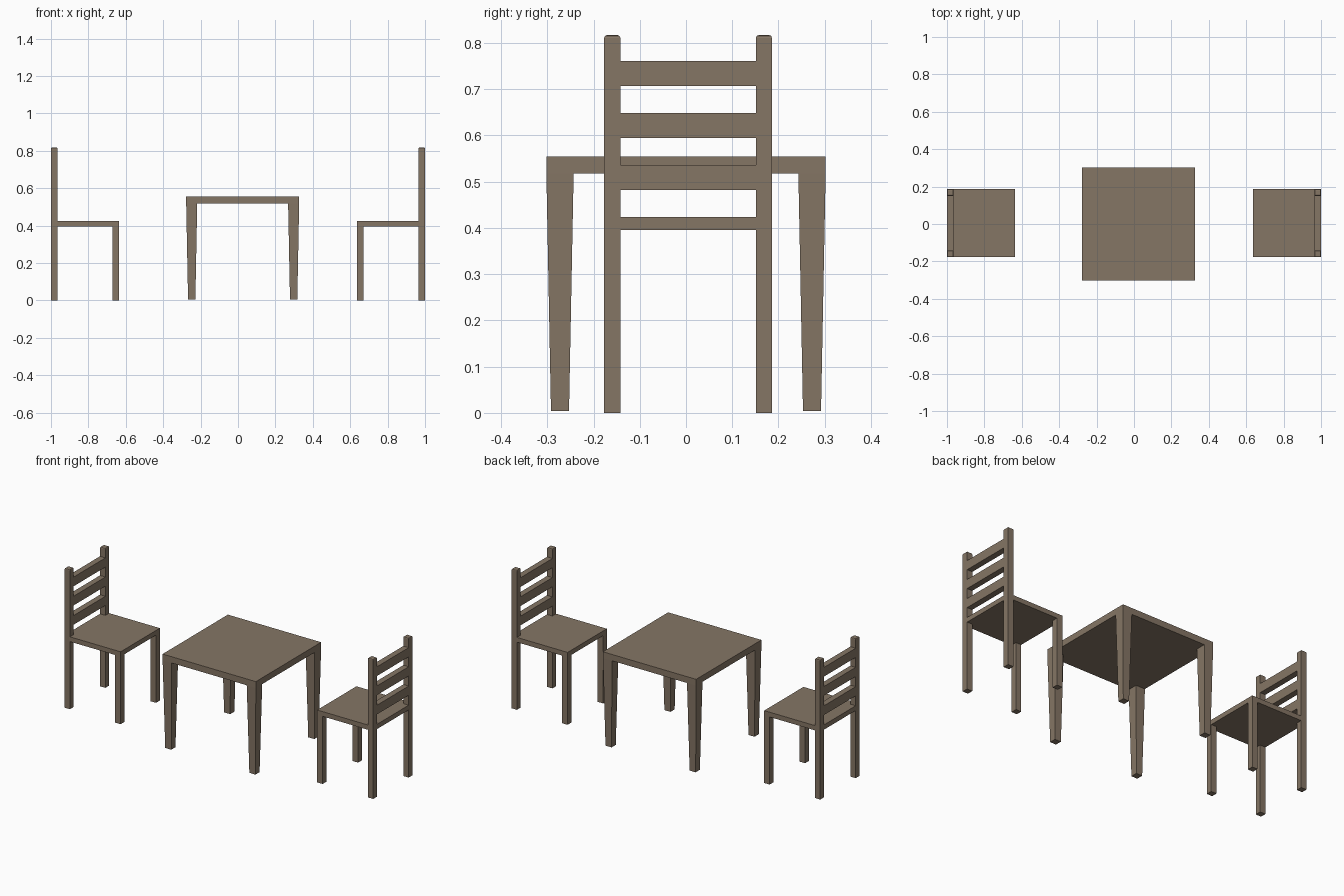
import bpy, bmesh

if "Cube" in bpy.data.objects:
    bpy.data.objects.remove(bpy.data.objects["Cube"])

wood = bpy.data.materials.new("brown wood")
wood.diffuse_color = (0.235, 0.18, 0.13, 1)
wood.use_nodes = True
wood.node_tree.nodes["Principled BSDF"].inputs["Base Color"].default_value = wood.diffuse_color


def finish(name, bm):
    bmesh.ops.recalc_face_normals(bm, faces=bm.faces)
    me = bpy.data.meshes.new(name)
    bm.to_mesh(me)
    bm.free()
    me.materials.append(wood)
    ob = bpy.data.objects.new(name, me)
    bpy.context.collection.objects.link(ob)
    return ob


def block(name, bottom, top, z0, z1, round_top=0):
    """Box between two rectangles (x0, x1, y0, y1), optionally with rounded top edges."""
    bm = bmesh.new()
    rings = []
    for (x0, x1, y0, y1), z in ((bottom, z0), (top, z1)):
        rings.append([bm.verts.new((x, y, z)) for x, y in
                      ((x0, y0), (x1, y0), (x1, y1), (x0, y1))])
    lo, hi = rings
    bm.faces.new(lo[::-1])
    cap = bm.faces.new(hi)
    for i in range(4):
        j = (i + 1) % 4
        bm.faces.new((lo[i], lo[j], hi[j], hi[i]))
    if round_top:
        bmesh.ops.bevel(bm, geom=list(cap.edges), offset=round_top, segments=2,
                        profile=0.5, affect='EDGES')
    return finish(name, bm)


def box(name, x0, x1, y0, y1, z0, z1, round_top=0):
    r = (min(x0, x1), max(x0, x1), y0, y1)
    return block(name, r, r, z0, z1, round_top)


# Table: square top with four tapered legs
TX, HALF, TOP_Z = 0.025, 0.302, 0.518
box("table_top", TX - HALF, TX + HALF, -HALF, HALF, TOP_Z, 0.555)
for sx in (-1, 1):
    for sy in (-1, 1):
        def rect(inner, outer):
            xs = sorted((TX + sx * inner, TX + sx * outer))
            ys = sorted((sy * inner, sy * outer))
            return (*xs, *ys)
        block("table_leg", rect(0.253, 0.292), rect(0.243, HALF), 0.004, TOP_Z)

# Two chairs facing the table, mirrored across x
Y0, Y1, W = -0.177, 0.186, 0.035
BACK, INNER, FRONT = 1.0, 0.965, 0.637
SEAT0, SEAT1 = 0.396, 0.424
for s, side in ((-1, "left"), (1, "right")):
    # seat, with a narrower tongue between the back posts
    box(side + "_seat", s * FRONT, s * INNER, Y0, Y1, SEAT0, SEAT1)
    box(side + "_seat_back_edge", s * INNER, s * BACK, Y0 + W, Y1 - W, SEAT0, SEAT1)
    # front legs and tall back posts
    for y in (Y0, Y1 - W):
        box(side + "_front_leg", s * FRONT, s * (FRONT + W), y, y + W, 0, SEAT0)
        box(side + "_back_post", s * INNER, s * BACK, y, y + W, 0, 0.817, 0.006)
    # ladder back slats
    for z in (0.482, 0.595, 0.707):
        box(side + "_back_slat", s * INNER, s * BACK, Y0 + W, Y1 - W, z, z + 0.054)
